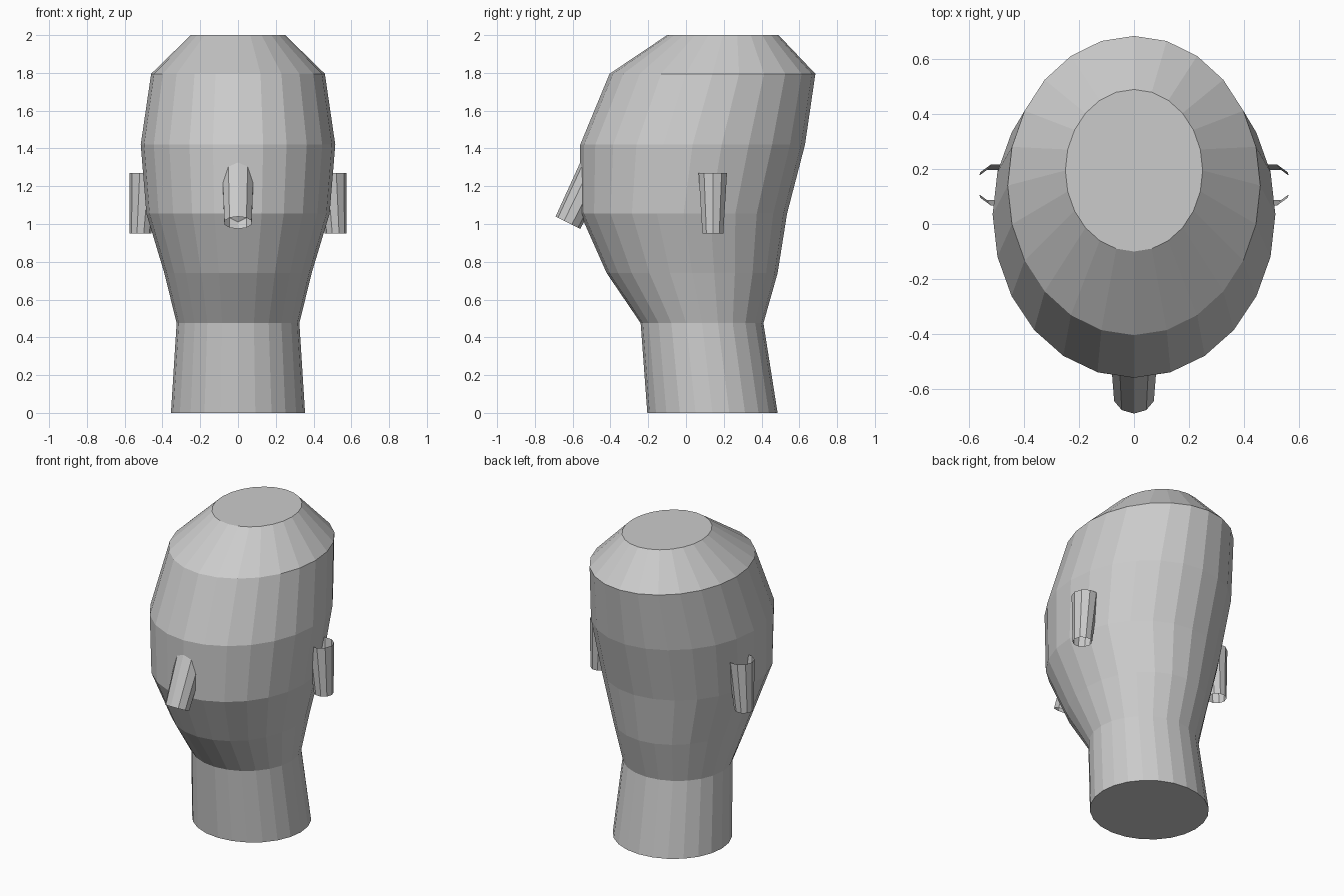
import bpy, bmesh, math
from mathutils import Vector

cube = bpy.data.objects.get("Cube")
if cube:
    bpy.data.objects.remove(cube, do_unlink=True)

grey = bpy.data.materials.new("plain grey")
grey.use_nodes = True
colour = (0.6, 0.6, 0.6, 1)
grey.diffuse_color = colour
grey.node_tree.nodes["Principled BSDF"].inputs["Base Color"].default_value = colour


def ring(bm, centre, rx, ry, sides, tilt=0.0):
    """Ellipse of vertices, tilted about x, with a vertex at the front."""
    verts = []
    for i in range(sides):
        a = 2 * math.pi * i / sides
        u, v = rx * math.sin(a), -ry * math.cos(a)
        offset = Vector((u, v * math.cos(tilt), v * math.sin(tilt)))
        verts.append(bm.verts.new(Vector(centre) + offset))
    return verts


def bridge(bm, lower, upper):
    n = len(lower)
    for i in range(n):
        j = (i + 1) % n
        bm.faces.new((lower[i], lower[j], upper[j], upper[i]))


def finish(bm, name):
    mesh = bpy.data.meshes.new(name)
    bm.to_mesh(mesh)
    bm.free()
    mesh.materials.append(grey)
    obj = bpy.data.objects.new(name, mesh)
    bpy.context.collection.objects.link(obj)
    return obj


# Neck and head: one capped loft; height, half width, front y, back y
sections = [
    (0.0, 0.355, -0.205, 0.485),
    (0.475, 0.325, -0.24, 0.41),
    (0.74, 0.39, -0.42, 0.485),
    (1.055, 0.485, -0.56, 0.535),
    (1.42, 0.515, -0.56, 0.63),
    (1.795, 0.46, -0.405, 0.685),
    (2.0, 0.25, -0.1, 0.49),
]
bm = bmesh.new()
rings = [ring(bm, (0, (f + b) / 2, z), w, (b - f) / 2, 24)
         for z, w, f, b in sections]
for lower, upper in zip(rings, rings[1:]):
    bridge(bm, lower, upper)
bm.faces.new(reversed(rings[0]))
bm.faces.new(rings[-1])
finish(bm, "head_and_neck")

# Nose: open tapered tube leaning back into the face
lean = math.atan2(-1, 2)
axis = Vector((0, -math.sin(lean), math.cos(lean)))
tip = Vector((0, -0.625, 1.007))
bm = bmesh.new()
bridge(bm, ring(bm, tip, 0.076, 0.073, 10, lean),
       ring(bm, tip + axis * 0.33, 0.088, 0.085, 10, lean))
finish(bm, "nose")

# Ears: open tapered tubes with an upright outer edge
for side, name in ((1, "left_ear"), (-1, "right_ear")):
    bm = bmesh.new()
    loops = []
    for z, r in ((0.95, 0.058), (1.27, 0.079)):
        loop = ring(bm, (0, 0, 0), r, r, 10)
        for v in loop:
            # Turn the front vertex to face outwards
            x, y = v.co.x, v.co.y
            v.co = (side * (0.575 - r - y), 0.142 + side * x, z)
        loops.append(loop)
    bridge(bm, *loops)
    finish(bm, name)
